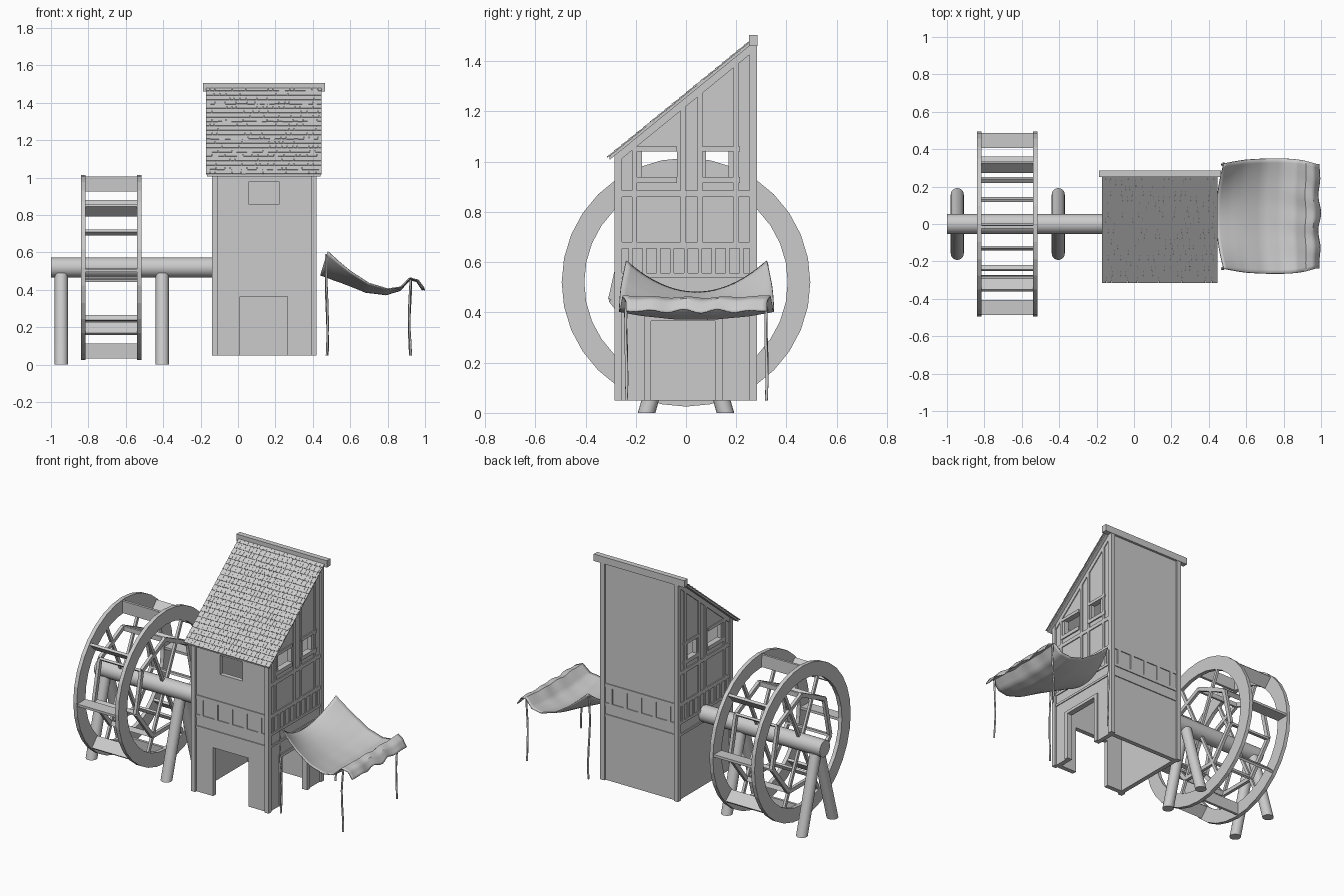
import bpy, bmesh, math, random
from mathutils import Matrix, Vector

if "Cube" in bpy.data.objects:
    bpy.data.objects.remove(bpy.data.objects["Cube"])
random.seed(4)
HUB = 0.52  # wheel axle height


def finish(name, bm, smooth=False):
    bmesh.ops.recalc_face_normals(bm, faces=bm.faces)
    me = bpy.data.meshes.new(name)
    bm.to_mesh(me)
    bm.free()
    ob = bpy.data.objects.new(name, me)
    bpy.context.collection.objects.link(ob)
    if smooth:
        bpy.ops.object.select_all(action='DESELECT')
        ob.select_set(True)
        bpy.context.view_layer.objects.active = ob
        bpy.ops.object.shade_smooth_by_angle(angle=math.radians(40))
    return ob


def add_box(bm, c, s, rx=0):
    m = Matrix.Translation(c) @ Matrix.Rotation(rx, 4, 'X') @ Matrix.Diagonal((*s, 1))
    bmesh.ops.create_cube(bm, size=1, matrix=m)


def span(bm, x0, x1, y0, y1, z0, z1):
    add_box(bm, ((x0 + x1) / 2, (y0 + y1) / 2, (z0 + z1) / 2), (x1 - x0, y1 - y0, z1 - z0))


def bar(bm, x, p, q, w, t):
    """Flat bar between two (y, z) points, w thick in x."""
    dy, dz = q[0] - p[0], q[1] - p[1]
    add_box(bm, (x, (p[0] + q[0]) / 2, (p[1] + q[1]) / 2), (w, math.hypot(dy, dz), t), math.atan2(dz, dy))


def prism(bm, pts, x0, x1):
    f = bm.faces.new([bm.verts.new((x0, y, z)) for y, z in pts])
    r = bmesh.ops.extrude_face_region(bm, geom=[f])
    vs = [v for v in r['geom'] if isinstance(v, bmesh.types.BMVert)]
    bmesh.ops.translate(bm, verts=vs, vec=(x1 - x0, 0, 0))


def polar(r, a):
    return r * math.cos(a), HUB + r * math.sin(a)


# Hollow tower walls with a sloped top
SL = 0.814
top = lambda y: 1.255 + SL * y
bm = bmesh.new()
prism(bm, [(-.27, .05), (.27, .05), (.27, top(.27)), (-.27, top(-.27))], -.13, .41)
walls = finish('tower_walls', bm)
bm = bmesh.new()
prism(bm, [(-.24, -.1), (.24, -.1), (.24, top(.24) - .02), (-.24, top(-.24) - .02)], -.10, .38)
cutters = [finish('cut_inside', bm)]
for n, b in (('front_door', (.01, .265, -.4, -.2, -.1, .365)), ('side_door', (.3, .6, -.14, .115, -.1, .365)),
             ('front_window', (.06, .22, -.4, -.2, .855, .98)),
             ('window_a', (-.4, .6, -.175, -.035, .94, 1.04)), ('window_b', (-.4, .6, .08, .17, .94, 1.04))):
    bm = bmesh.new()
    span(bm, *b)
    cutters.append(finish('cut_' + n, bm))
for c in cutters:
    m = walls.modifiers.new(c.name, 'BOOLEAN')
    m.operation, m.solver, m.object = 'DIFFERENCE', 'EXACT', c
    c.hide_render = True
    c.hide_set(True)

# Corner posts
bm = bmesh.new()
for x in (-.14, .39):
    for y in (-.285, .253):
        prism(bm, [(y, .05), (y + .03, .05), (y + .03, top(y + .03)), (y, top(y))], x, x + .03)
finish('corner_posts', bm)

# Timber bands and studs on front and back
bm = bmesh.new()
for s in (-1, 1):
    y0, y1 = sorted((s * .262, s * .276))
    for z0, z1 in ((.465, .48), (.535, .555), (.655, .68)):
        span(bm, -.12, .40, y0, y1, z0, z1)
    for i in range(5):
        x = -.07 + i * .105
        span(bm, x - .012, x + .012, y0, y1, .55, .66)
finish('front_back_timbers', bm)

# Timber bands, studs, sills and rakes on the two sides
bm = bmesh.new()
for x0, x1 in ((.402, .416), (-.136, -.122)):
    for z0, z1 in ((.465, .48), (.54, .557), (.655, .68), (.86, .885)):
        span(bm, x0, x1, -.26, .26, z0, z1)
    for i in range(9):
        y = -.22 + i * .055
        span(bm, x0, x1, y - .008, y + .008, .55, .66)
    for y in (-.205, -.012, .055, .2):
        span(bm, x0, x1, y - .01, y + .01, .68, .86)
        span(bm, x0, x1, y - .01, y + .01, .885, top(y) - .02)
    for y0, y1 in ((-.2, -.035), (.055, .215)):
        for z0, z1 in ((.915, .94), (1.04, 1.06)):
            span(bm, x0 - .001, x1 + .002, y0, y1, z0, z1)
    prism(bm, [(-.265, top(-.265) - .035), (.265, top(.265) - .035), (.265, top(.265)), (-.265, top(-.265))], x0, x1)
# side door frame
span(bm, .402, .418, -.165, -.14, .05, .385)
span(bm, .402, .418, .115, .145, .05, .385)
span(bm, .402, .418, -.14, .115, .365, .385)
finish('side_timbers', bm)

# Roof deck and ridge cap
bm = bmesh.new()
prism(bm, [(-.305, top(-.305)), (.26, top(.26)), (.26, top(.26) + .014), (-.305, top(-.305) + .014)], -.165, .44)
finish('roof_deck', bm)
bm = bmesh.new()
span(bm, -.187, .465, .25, .285, 1.46, 1.505)
finish('ridge_cap', bm)

# Overlapping roof shingles
bm = bmesh.new()
ROWS, ang = 20, math.atan(SL)
for r in range(ROWS):
    y = -.295 + r * .545 / (ROWS - 1)
    x = -.172
    while x < .445:
        w = min(random.uniform(.02, .036), .448 - x)
        if w > .004:
            add_box(bm, (x + w / 2, y, top(y) + .017), (w - .001, .044 + random.uniform(0, .003), .005), ang - .08)
        x += w
finish('roof_shingles', bm)

# Water wheel rims
bm = bmesh.new()
N = 32
for x0, x1 in ((-.84, -.815), (-.54, -.515)):
    loops = []
    for i in range(N):
        a = 2 * math.pi * i / N
        loops.append([bm.verts.new((x, *polar(r, a))) for x, r in ((x0, .405), (x0, .495), (x1, .495), (x1, .405))])
    for i in range(N):
        p, q = loops[i], loops[(i + 1) % N]
        for k in range(4):
            bm.faces.new((p[k], p[(k + 1) % 4], q[(k + 1) % 4], q[k]))
finish('wheel_rims', bm)

# Eight paddles between the rims
bm = bmesh.new()
for i in range(8):
    a = math.radians(2 + 45 * i)
    add_box(bm, (-.6775, *polar(.447, a)), (.28, .08, .016), a)
finish('wheel_paddles', bm)

# Inner seven-sided frames, steep spokes and cross bars
bm = bmesh.new()
V = [math.radians(193 + 360 / 7 * i) for i in range(7)]
for x in (-.8275, -.5275):
    for i, a in enumerate(V):
        bar(bm, x, polar(.305, a), polar(.305, V[(i + 1) % 7]), .02, .026)
    for d in (65, 115, 245, 295):
        a = math.radians(d)
        bar(bm, x, polar(.03, a), polar(.42, a), .016, .02)
for a in V:
    add_box(bm, (-.6775, *polar(.3, a)), (.3, .03, .014), a)
finish('wheel_inner_frame', bm)

# Axle
bm = bmesh.new()
m = Matrix.Translation((-.555, 0, HUB)) @ Matrix.Rotation(math.pi / 2, 4, 'Y')
bmesh.ops.create_cone(bm, cap_ends=True, segments=24, radius1=.053, radius2=.053, depth=.89, matrix=m)
finish('axle', bm, True)

# Slanted axle supports
bm = bmesh.new()
for x in (-.945, -.405):
    for s in (-1, 1):
        g = bmesh.ops.create_cone(bm, cap_ends=True, segments=20, radius1=.035, radius2=.035, depth=.49,
                                  matrix=Matrix.Translation((x, 0, .245)))
        for v in g['verts']:
            v.co.y += s * (.157 - .29 * v.co.z)
finish('axle_supports', bm, True)

# Sagging cloth awning
EDGE = [(.48, .605), (.54, .55), (.6, .5), (.7, .435), (.8, .405), (.87, .415), (.92, .465), (.96, .45), (.99, .405)]


def edge(u):
    t = u * (len(EDGE) - 1)
    i = min(int(t), len(EDGE) - 2)
    return Vector(EDGE[i]).lerp(Vector(EDGE[i + 1]), t - i)


bm = bmesh.new()
NU, NV = 32, 28
grid = []
for i in range(NU + 1):
    u = i / NU
    e = edge(u)
    row = []
    for j in range(NV + 1):
        w = 2 * j / NV - 1
        bulge = 1 - w * w
        half = .28 + .028 * math.sin(math.pi * min(1, u * 1.1))
        sag = .125 * (1 - u) ** 2
        wr = u ** 3 * bulge * .008
        x = e.x - .04 * bulge * (1 - u) ** 2 + wr * math.sin(9 * w + 1)
        z = e.y - sag * bulge + wr * math.sin(13 * w + 4 * u)
        row.append(bm.verts.new((x, .042 + half * w, z)))
    grid.append(row)
for i in range(NU):
    for j in range(NV):
        bm.faces.new((grid[i][j], grid[i + 1][j], grid[i + 1][j + 1], grid[i][j + 1]))
cloth = finish('cloth_awning', bm, True)
mod = cloth.modifiers.new('thickness', 'SOLIDIFY')
mod.thickness, mod.offset = .006, 0

# Thin crooked awning poles
for k, (x, y, h) in enumerate(((.475, -.238, .59), (.475, .32, .59), (.92, -.238, .455), (.92, .32, .455))):
    cu = bpy.data.curves.new('awning_pole', 'CURVE')
    cu.dimensions, cu.bevel_depth, cu.bevel_resolution = '3D', .006, 1
    cu.use_fill_caps = True
    sp = cu.splines.new('POLY')
    sp.points.add(6)
    for i, p in enumerate(sp.points):
        t = i / 6
        p.co = (x + .005 * math.sin(5 * t + k), y + .003 * math.sin(7 * t), .05 + (h - .05) * t, 1)
    bpy.context.collection.objects.link(bpy.data.objects.new('awning_pole_%d' % (k + 1), cu))
